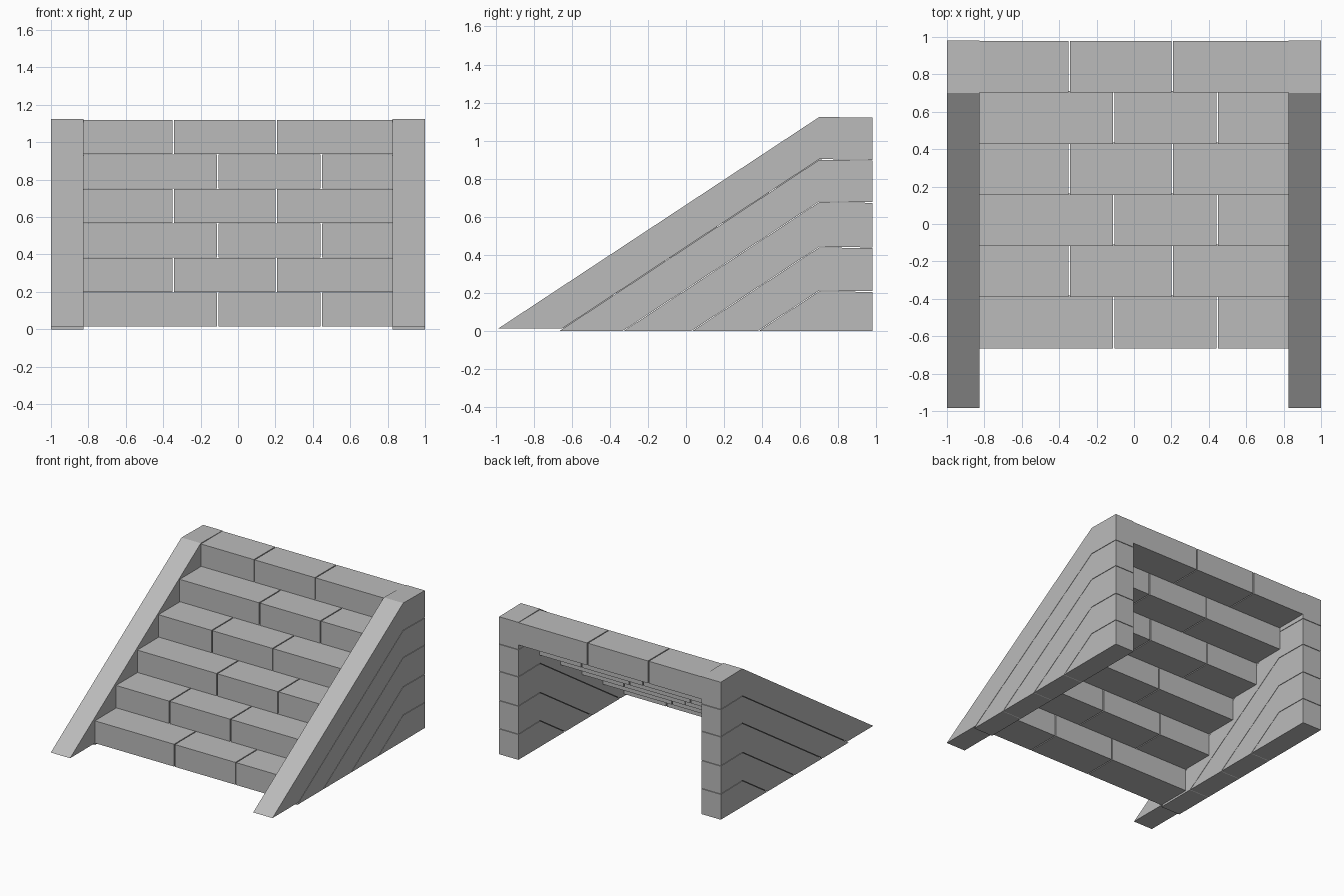
import bpy
import bmesh

cube = bpy.data.objects.get("Cube")
if cube:
    bpy.data.objects.remove(cube, do_unlink=True)

stone = bpy.data.materials.new("grey_stone")
stone.use_nodes = True
colour = (0.5, 0.5, 0.5, 1)
stone.diffuse_color = colour
bsdf = next(n for n in stone.node_tree.nodes if n.type == "BSDF_PRINCIPLED")
bsdf.inputs["Base Color"].default_value = colour
bsdf.inputs["Roughness"].default_value = 0.9


def prism(name, profile, x0, x1):
    """Extrude a (y, z) outline along x."""
    bm = bmesh.new()
    face = bm.faces.new([bm.verts.new((x0, y, z)) for y, z in profile])
    ext = bmesh.ops.extrude_face_region(bm, geom=[face])
    moved = [v for v in ext["geom"] if isinstance(v, bmesh.types.BMVert)]
    bmesh.ops.translate(bm, verts=moved, vec=(x1 - x0, 0, 0))
    bmesh.ops.recalc_face_normals(bm, faces=bm.faces)
    mesh = bpy.data.meshes.new(name)
    bm.to_mesh(mesh)
    bm.free()
    mesh.materials.append(stone)
    obj = bpy.data.objects.new(name, mesh)
    bpy.context.collection.objects.link(obj)
    return obj


BACK, BEND, INNER = 0.98, 0.70, 0.826
SLOPE = 0.659
GAP = 0.004

# Steps: hollow underneath, blocks in alternating bond
RUN, RISE = 0.2735, 0.184
for row in range(6):
    y0 = -0.665 + row * RUN
    z0 = 0.016 + row * RISE
    y1 = min(y0 + RUN + 0.008, BACK - 0.002)
    z1 = z0 + RISE - 0.002
    joints = (-0.345, 0.205) if row % 2 else (-0.108, 0.445)
    edges = (-INNER,) + joints + (INNER,)
    for n, (a, b) in enumerate(zip(edges, edges[1:])):
        prism(f"step_{row + 1}_block_{n + 1}",
              [(y0, z0), (y1, z0), (y1, z1), (y0, z1)],
              a + (GAP if n else 0), b - (GAP if n < 2 else 0))

# Side walls: sloping courses that level off at the back
levels = [1.125, 0.902, 0.68, 0.442, 0.212]
for side, sign in (("left", 1), ("right", -1)):
    for n, top in enumerate(levels):
        t = top - (GAP / 2 if n else 0)
        floor = 0.0 if n else 0.015
        outline = [(BEND - (t - floor) / SLOPE, floor), (BEND, t), (BACK, t - 0.004)]
        if n + 1 < len(levels):
            low = levels[n + 1] + GAP / 2
            outline += [(BACK, low - 0.004), (BEND, low),
                        (BEND - (low - floor) / SLOPE, floor)]
        else:
            outline.append((BACK, 0.0))
        name = "coping" if n == 0 else f"wall_course_{n}"
        prism(f"{side}_{name}", outline, sign * INNER, sign * 1.0)
